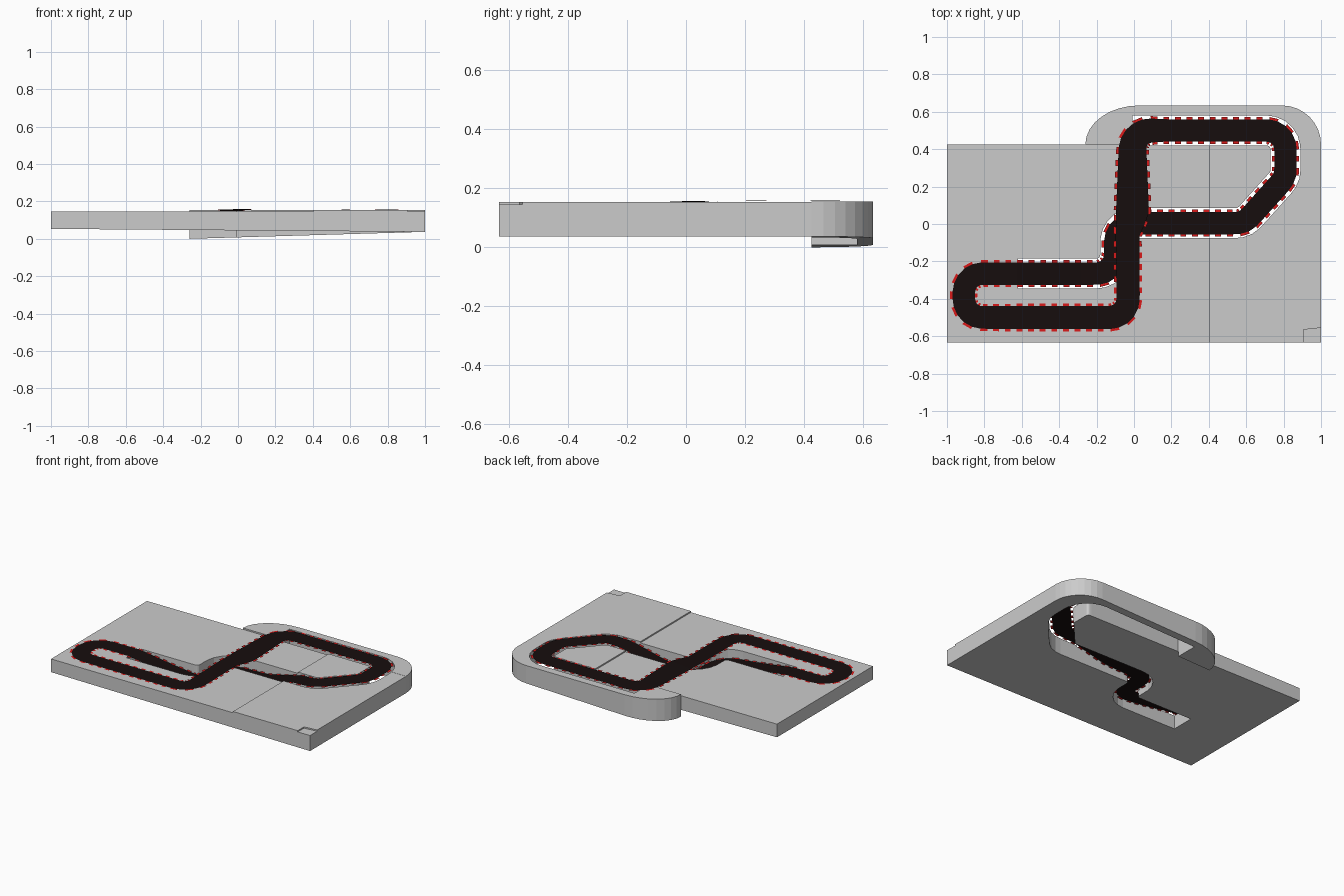
import bpy, math
from mathutils import Vector

if "Cube" in bpy.data.objects:
    bpy.data.objects.remove(bpy.data.objects["Cube"])


def make_mesh(name, verts, faces):
    me = bpy.data.meshes.new(name)
    me.from_pydata(verts, [], faces)
    me.update()
    ob = bpy.data.objects.new(name, me)
    bpy.context.collection.objects.link(ob)
    return ob


def prism(name, pts, bottom, top):
    """Extrude a counter-clockwise outline between bottom(x, y) and height top."""
    n = len(pts)
    verts = [(x, y, bottom(x, y)) for x, y in pts] + [(x, y, top) for x, y in pts]
    faces = [list(range(n))[::-1], list(range(n, 2 * n))]
    faces += [(i, (i + 1) % n, (i + 1) % n + n, i + n) for i in range(n)]
    return make_mesh(name, verts, faces)


def material(name, color):
    m = bpy.data.materials.new(name)
    m.diffuse_color = color
    m.use_nodes = True
    m.node_tree.nodes["Principled BSDF"].inputs["Base Color"].default_value = m.diffuse_color
    return m


def arc(cx, cy, rx, ry, a0, a1, n=8):
    return [(cx + rx * math.cos(math.radians(a0 + (a1 - a0) * i / n)),
             cy + ry * math.sin(math.radians(a0 + (a1 - a0) * i / n))) for i in range(n + 1)]


def fillet(pts, closed, r=0.1):
    """Round the corners of a path of (x, y, z, half width) points."""
    out, n = [], len(pts)
    for i, p in enumerate(pts):
        p = Vector(p)
        if not closed and i in (0, n - 1):
            out.append(p)
            continue
        a, b = Vector(pts[i - 1]), Vector(pts[(i + 1) % n])
        d0, d1 = (a - p), (b - p)
        l0, l1 = d0.xy.length, d1.xy.length
        turn = math.pi - d0.xy.angle(d1.xy)
        if turn < 0.05:
            out.append(p)
            continue
        t = r * math.tan(turn / 2)
        k = 1 - 4 / 3 * math.tan(turn / 4) * r / t
        s, e = p + d0 * (t / l0), p + d1 * (t / l1)
        h0, h1 = p + (s - p) * k, p + (e - p) * k
        for j in range(9):
            u = j / 8
            v = 1 - u
            out.append(s * v**3 + h0 * (3 * v * v * u) + h1 * (3 * v * u * u) + e * u**3)
    return out


def resample(pts, closed, step):
    pts = pts + [pts[0]] if closed else pts
    dist = [0]
    for a, b in zip(pts, pts[1:]):
        dist.append(dist[-1] + (b - a).xy.length)
    n = 2 * round(dist[-1] / step / 2)
    out, j = [], 0
    for i in range(n if closed else n + 1):
        d = dist[-1] * i / n
        while j < len(pts) - 2 and dist[j + 1] < d:
            j += 1
        out.append(pts[j].lerp(pts[j + 1], (d - dist[j]) / max(dist[j + 1] - dist[j], 1e-9)))
    return out


def normals(pts, closed):
    n, out = len(pts), []
    for i in range(n):
        a = pts[i - 1] if closed or i else pts[0]
        b = pts[(i + 1) % n] if closed or i < n - 1 else pts[-1]
        t = (b - a).xy.normalized()
        out.append(Vector((-t.y, t.x)))
    return out


# Figure-eight centre line: x, y, z, half width
upper = [(-.03, -.5, .149, .062), (-.035, -.06, .154, .063), (-.008, .07, .156, .088),
         (-.008, .5, .158, .07), (.16, .5, .158, .06)]
lower = [(.81, .5, .158, .06), (.81, .25, .158, .06), (.59, .005, .156, .06),
         (.45, .005, .15, .06), (.2, .005, .09, .06), (-.1, .005, .078, .06),
         (-.1, -.265, .085, .06), (-.3, -.265, .105, .06), (-.62, -.265, .149, .06)]
left_loop = [(-.91, -.265, .149, .06), (-.91, -.5, .149, .06)]

path = resample(fillet(upper + lower + left_loop, True), True, 0.031)
side = normals(path, True)
n = len(path)


def offset(i, w, dz=0.0):
    q = path[i % n].xy + side[i % n] * w
    return (q.x, q.y, path[i % n].z + dz)


# Road surface
verts = []
for i in range(n):
    verts += [offset(i, path[i].w), offset(i, -path[i].w)]
faces = [(2 * i + 1, 2 * ((i + 1) % n) + 1, 2 * ((i + 1) % n), 2 * i) for i in range(n)]
road = make_mesh("road", verts, faces)
road.data.materials.append(material("asphalt", (0.008, 0.004, 0.004, 1)))

# Dashed red kerbs on both edges
verts, faces = [], []
for s in (1, -1):
    for i in range(0, n, 2):
        b = len(verts)
        w0, w1 = path[i].w, path[(i + 1) % n].w
        quad = [offset(i, s * w0), offset(i + 1, s * w1),
                offset(i + 1, s * (w1 + .013)), offset(i, s * (w0 + .013))]
        verts += quad
        faces.append((b, b + 1, b + 2, b + 3) if s > 0 else (b + 3, b + 2, b + 1, b))
kerbs = make_mesh("kerb_dashes", verts, faces)
kerbs.data.materials.append(material("kerb_red", (0.7, 0.01, 0.01, 1)))

# Cutter that follows the sunken lane and the right loop
cut_path = [(-.008, .5, 0, 0)] + lower
cp = resample(fillet(cut_path, False), False, 0.03)
cn = normals(cp, False)
left = [tuple(p.xy + q * .08) for p, q in zip(cp, cn)]
right = [tuple(p.xy - q * .08) for p, q in zip(cp, cn)]
outline = right + left[::-1]
cutter = prism("lane_cutter", outline, lambda x, y: -.2, .4)
cutter.hide_render = True

# Base slab with a gently sloping underside
slab = prism("base_slab", [(-1, -.634), (1, -.634), (1, .425), (-1, .425)],
             lambda x, y: .045 - .008 * x, .145)

# Slightly raised right deck with a small corner notch
deck = prism("raised_deck", [(.405, -.634), (.905, -.634), (.905, -.565), (1, -.555),
                             (1, .425), (.405, .425)], lambda x, y: .14, .154)

# Rounded back bank that hangs below the slab
bank_pts = arc(.79, .425, .21, .209, 0, 90) + arc(.03, .425, .29, .209, 90, 180)
bank = prism("back_bank", bank_pts, lambda x, y: .037 * (x + .26) / 1.26, .155)

for ob in (slab, deck, bank):
    mod = ob.modifiers.new("lane_cut", 'BOOLEAN')
    mod.operation = 'DIFFERENCE'
    mod.solver = 'EXACT'
    mod.object = cutter
    bpy.context.view_layer.objects.active = ob
    bpy.ops.object.modifier_apply(modifier=mod.name)
bpy.data.objects.remove(cutter)
